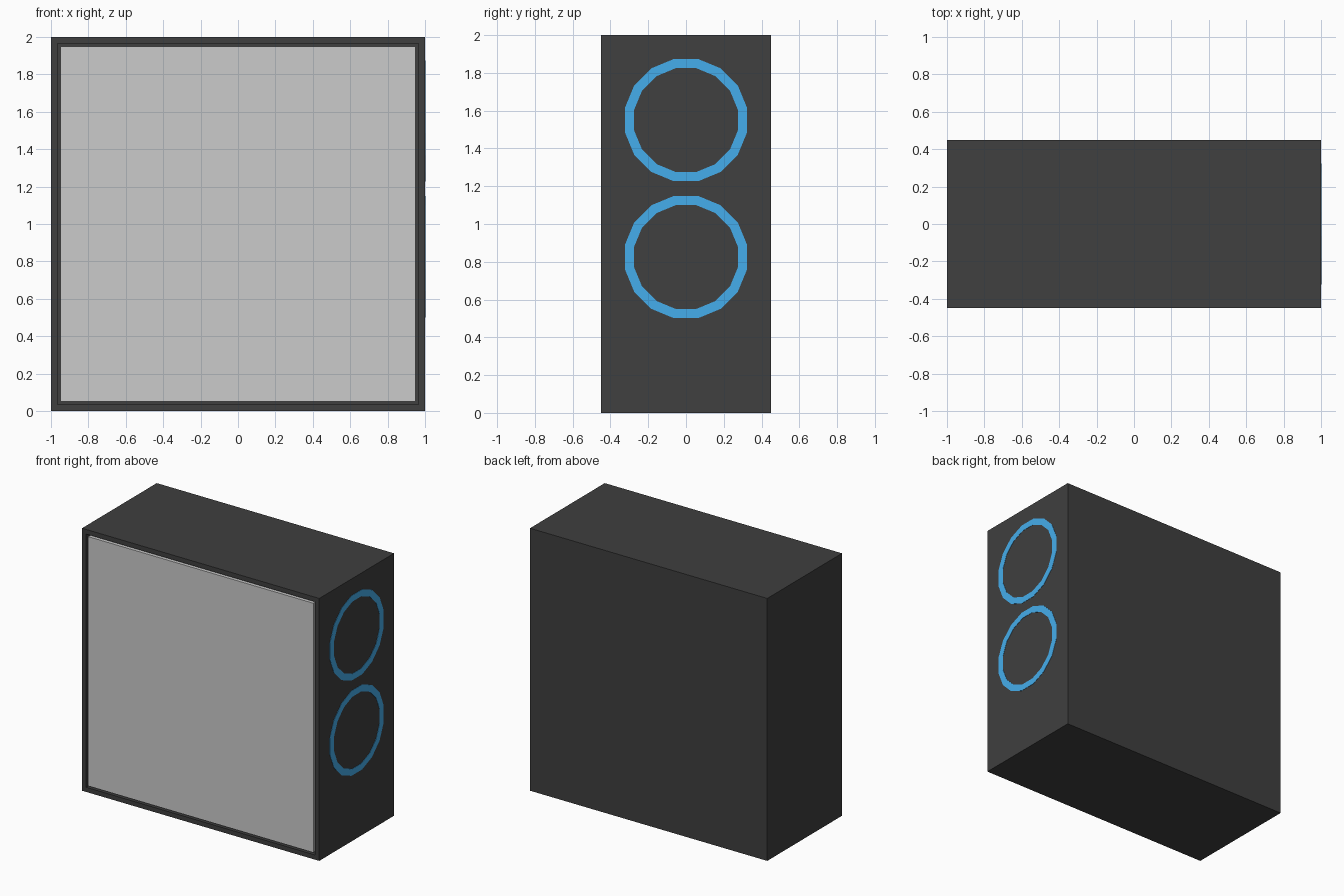
import bpy, bmesh
from math import sin, cos, pi

if "Cube" in bpy.data.objects:
    bpy.data.objects.remove(bpy.data.objects["Cube"])

W, D, H = 2.0, 0.9, 2.0      # case size
RIM = 0.05                   # border around the front panel
DEPTH = 0.04                 # front panel thickness


def material(name, rgb):
    m = bpy.data.materials.new(name)
    m.diffuse_color = (*rgb, 1)
    m.use_nodes = True
    m.node_tree.nodes["Principled BSDF"].inputs["Base Color"].default_value = m.diffuse_color
    return m


def make_object(name, bm, mat=None):
    bmesh.ops.recalc_face_normals(bm, faces=bm.faces)
    mesh = bpy.data.meshes.new(name)
    bm.to_mesh(mesh)
    bm.free()
    ob = bpy.data.objects.new(name, mesh)
    bpy.context.collection.objects.link(ob)
    if mat:
        mesh.materials.append(mat)
    return ob


def box(size, centre):
    bm = bmesh.new()
    bmesh.ops.create_cube(bm, size=1)
    bmesh.ops.scale(bm, vec=size, verts=bm.verts)
    bmesh.ops.translate(bm, vec=centre, verts=bm.verts)
    return bm


black = material("black", (0.05, 0.05, 0.05))
blue = material("blue", (0.06, 0.42, 0.84))

# Case body: a box whose front is inset and pushed in to seat the panel
bm = box((W, D, H), (0, 0, H / 2))
bm.normal_update()
front = min(bm.faces, key=lambda f: f.calc_center_median().y)
bmesh.ops.inset_region(bm, faces=[front], thickness=RIM)
pocket = bmesh.ops.extrude_discrete_faces(bm, faces=[front])["faces"][0]
bmesh.ops.translate(bm, vec=(0, DEPTH, 0), verts=pocket.verts)
make_object("case_body", bm, black)

# Front panel, flush with the rim
panel = box((W - 2 * RIM, DEPTH, H - 2 * RIM), (0, -D / 2 + DEPTH / 2, H / 2))
make_object("front_panel", panel)


# Fan rings: flat 16-sided bands just proud of the right side
def fan_ring(name, z, outer=0.33, inner=0.28, sides=16):
    bm = bmesh.new()
    x_in, x_out = W / 2 - 0.02, W / 2 + 0.002
    section = [(x_in, inner), (x_out, inner), (x_out, outer), (x_in, outer)]
    loops = []
    for i in range(sides):
        a = 2 * pi * (i + 0.5) / sides
        loops.append([bm.verts.new((x, r * cos(a), z + r * sin(a))) for x, r in section])
    for i in range(sides):
        p, q = loops[i], loops[(i + 1) % sides]
        for k in range(4):
            n = (k + 1) % 4
            bm.faces.new((p[k], p[n], q[n], q[k]))
    return make_object(name, bm, blue)


fan_ring("upper_fan_ring", 1.55)
fan_ring("lower_fan_ring", 0.825)
